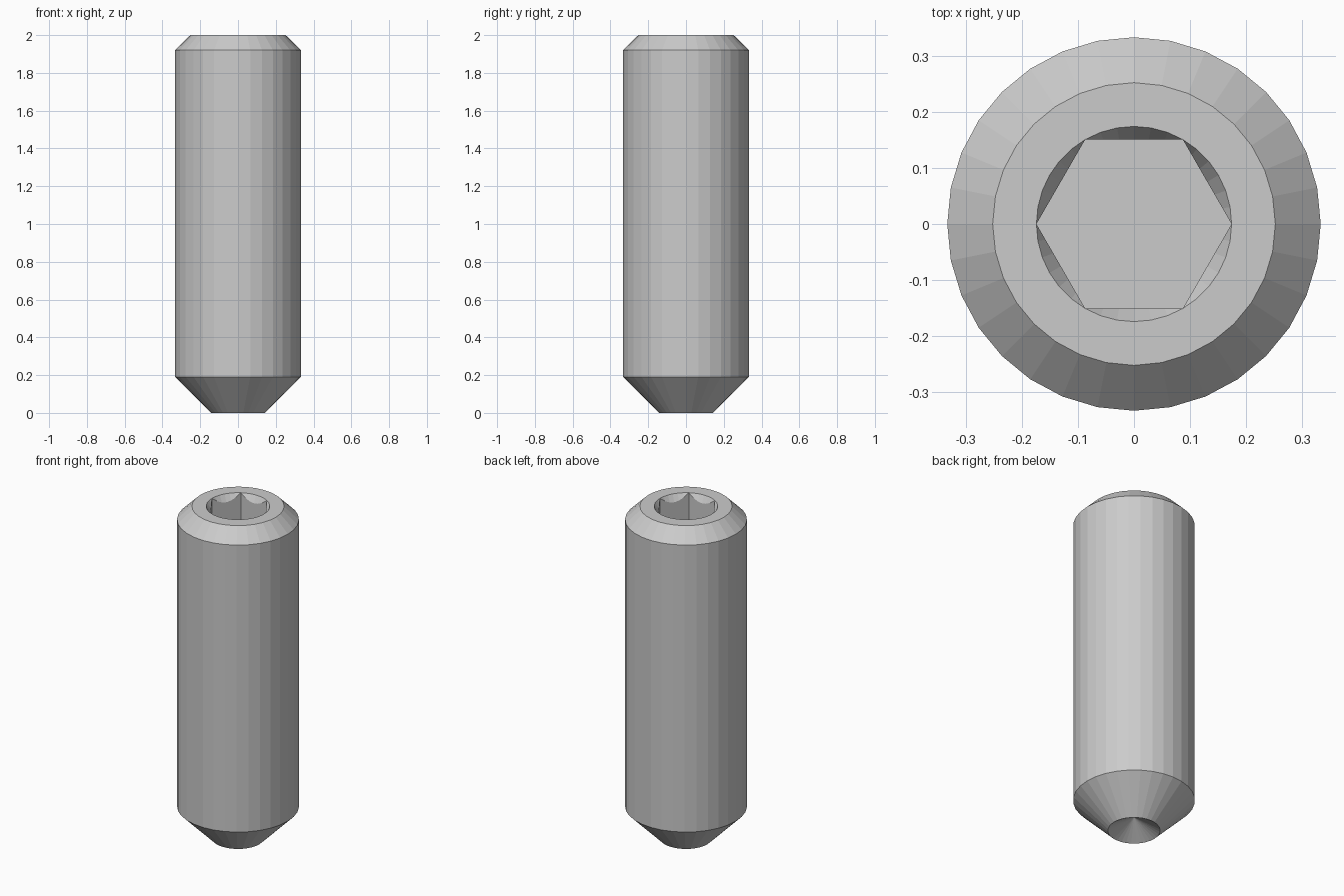
import bpy, bmesh
from math import cos, sin, pi, radians

if "Cube" in bpy.data.objects:
    bpy.data.objects.remove(bpy.data.objects["Cube"])

SIDES = 32          # facets of the body
HEX_R = 0.174       # socket corner radius
TOP = 2.0
FLOOR = TOP - 0.57  # socket floor
SLOPE = 1.73        # steepness of the socket countersink
STEPS = 6           # countersink facets per hex side

bm = bmesh.new()

def ring(r, z, n):
    return [bm.verts.new((r * cos(2 * pi * i / n), r * sin(2 * pi * i / n), z)) for i in range(n)]

def skin(a, b):
    n = len(a)
    for i in range(n):
        bm.faces.new((a[i], a[(i + 1) % n], b[(i + 1) % n], b[i]))

# Body: cup rim, point chamfer, shank, top chamfer
profile = [(0.143, 0), (0.333, 0.19), (0.333, 1.92), (0.252, TOP)]
rings = [ring(r, z, SIDES) for r, z in profile]
for a, b in zip(rings, rings[1:]):
    skin(a, b)

# Hollow conical cup in the point
apex = bm.verts.new((0, 0, 0.083))
for i in range(SIDES):
    bm.faces.new((rings[0][(i + 1) % SIDES], rings[0][i], apex))

# Hex socket with a conical countersink scalloped by the flats
n = 6 * STEPS
rim = ring(HEX_R, TOP, n)
floor = ring(HEX_R, FLOOR, 6)
edge = []
for i in range(n):
    if i % STEPS == 0:
        edge.append(rim[i])
        continue
    off = radians(60 * (i % STEPS) / STEPS - 30)
    r = HEX_R * cos(pi / 6) / cos(off)
    t = 2 * pi * i / n
    edge.append(bm.verts.new((r * cos(t), r * sin(t), TOP - (HEX_R - r) * SLOPE)))
for i in range(n):
    j = (i + 1) % n
    corners = dict.fromkeys((rim[i], rim[j], edge[j], edge[i]))
    bm.faces.new(list(corners))
for s in range(6):
    arc = [edge[(s * STEPS + k) % n] for k in range(STEPS + 1)]
    bm.faces.new(arc + [floor[(s + 1) % 6], floor[s]])
bm.faces.new(floor)

# Flat top annulus around the socket
loops = [bm.edges.get((l[i], l[(i + 1) % len(l)])) for l in (rings[-1], rim) for i in range(len(l))]
bmesh.ops.triangle_fill(bm, edges=loops, use_beauty=True, normal=(0, 0, 1))
bmesh.ops.recalc_face_normals(bm, faces=bm.faces)

mesh = bpy.data.meshes.new("set_screw")
bm.to_mesh(mesh)
bm.free()
bpy.context.collection.objects.link(bpy.data.objects.new("set_screw", mesh))
